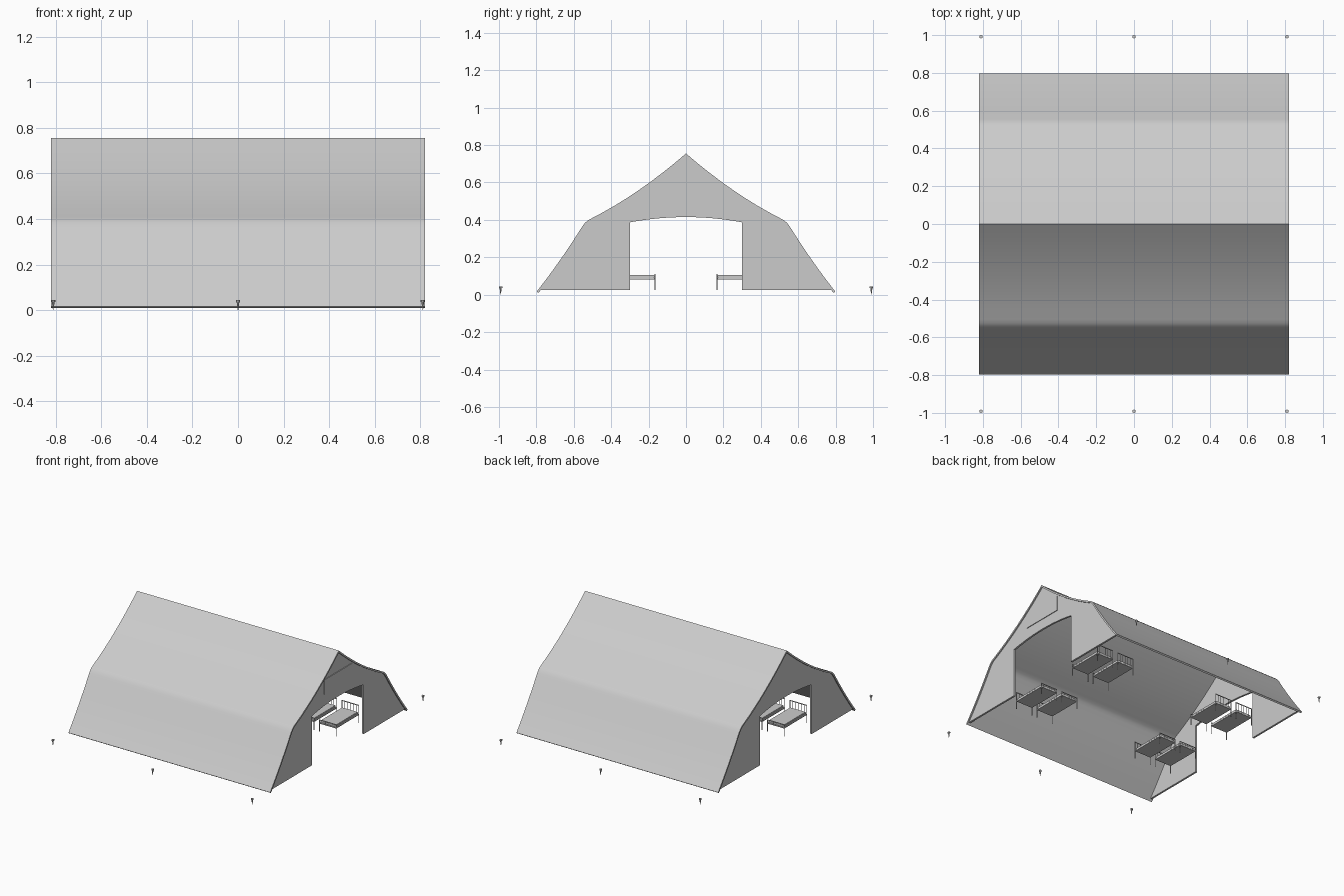
import bpy, bmesh, math
from mathutils import Vector

if "Cube" in bpy.data.objects:
    bpy.data.objects.remove(bpy.data.objects["Cube"])


def make_object(name, bm, smooth=False):
    bmesh.ops.recalc_face_normals(bm, faces=bm.faces)
    me = bpy.data.meshes.new(name)
    bm.to_mesh(me)
    bm.free()
    ob = bpy.data.objects.new(name, me)
    bpy.context.collection.objects.link(ob)
    if smooth:
        bpy.ops.object.select_all(action='DESELECT')
        ob.select_set(True)
        bpy.context.view_layer.objects.active = ob
        bpy.ops.object.shade_smooth_by_angle(angle=math.radians(30))
    return ob


def extrude_profile(name, pts, x0, x1, smooth=False):
    """Closed (y, z) outline extruded along x."""
    bm = bmesh.new()
    face = bm.faces.new([bm.verts.new((x0, y, z)) for y, z in pts])
    res = bmesh.ops.extrude_face_region(bm, geom=[face])
    verts = [g for g in res['geom'] if isinstance(g, bmesh.types.BMVert)]
    bmesh.ops.translate(bm, verts=verts, vec=(x1 - x0, 0, 0))
    return make_object(name, bm, smooth)


def add_box(bm, lo, hi):
    lo, hi = Vector(lo), Vector(hi)
    vs = bmesh.ops.create_cube(bm, size=1)['verts']
    bmesh.ops.scale(bm, verts=vs, vec=hi - lo)
    bmesh.ops.translate(bm, verts=vs, vec=(lo + hi) / 2)


def add_rod(bm, x, y, z0, z1, r0, r1=None, seg=8):
    vs = bmesh.ops.create_cone(bm, cap_ends=True, segments=seg, radius1=r0,
                               radius2=r0 if r1 is None else r1, depth=z1 - z0)['verts']
    bmesh.ops.translate(bm, verts=vs, vec=(x, y, (z0 + z1) / 2))


# Canvas roof: sagging upper slope, rounded knee, steep lower slope
half = [(0, .755)]
for i in range(1, 9):
    t = i / 8
    half.append((.505 * t, .755 - .347 * t - .09 * t * (1 - t)))
half += [(.525, .397), (.541, .383), (.555, .364)]
for i in range(1, 6):
    t = i / 5
    half.append((.555 + .243 * t, .364 - .347 * t - .04 * t * (1 - t)))


def inset(pts, d):
    out = []
    for i, p in enumerate(pts):
        a = Vector(pts[max(i - 1, 0)])
        b = Vector(pts[min(i + 1, len(pts) - 1)])
        t = (b - a).normalized()
        out.append((p[0] + t.y * d, p[1] - t.x * d))
    out[0] = (0, pts[0][1] - d * 1.25)
    return out


def mirrored(pts):
    return [(-y, z) for y, z in reversed(pts[1:])] + pts


inner = inset(half, .012)
extrude_profile("canvas_roof", mirrored(half) + mirrored(inner)[::-1], -.82, .82, True)

# End walls with an arched doorway
wall_half = [p for p in inset(half, .006) if p[1] > .03]
wall_half.append((.783, .025))
door = [(.30, .025), (.30, .387)]
for i in range(1, 12):
    y = .30 - .05 * i
    door.append((y, .415 - .028 * (y / .30) ** 2)) if y > -.29 else None
door += [(-.30, .387), (-.30, .025)]
for side, name in ((1, "front_end_wall"), (-1, "rear_end_wall")):
    a, b = sorted((side * .798, side * .812))
    extrude_profile(name, mirrored(wall_half) + door, a, b)

# Blank panel on one gable
bm = bmesh.new()
add_box(bm, (.811, -.16, .49), (.817, .16, .60))
make_object("gable_panel", bm)


# Beds: four pairs, headboards toward the outside
def make_bed(cx, side):
    w, foot, head = .068, .165, .427

    def box(bm, x0, x1, y0, y1, z0, z1):
        ya, yb = sorted((side * y0, side * y1))
        add_box(bm, (cx + x0, ya, z0), (cx + x1, yb, z1))

    bm = bmesh.new()
    box(bm, -w, w, foot, head, .082, .089)
    for y, top in ((foot, .112), (head, .155)):
        for sx in (-1, 1):
            add_rod(bm, cx + sx * w, side * y, .025, top, .0028)
        box(bm, -w, w, y - .002, y + .002, top - .005, top)
        for i in range(1, 6):
            add_rod(bm, cx - w + i * w / 3, side * y, .085, top - .003, .0016, seg=6)
    make_object("bed_frame", bm, True)

    bm = bmesh.new()
    box(bm, -w + .003, w - .003, foot + .004, head - .004, .089, .105)
    bmesh.ops.bevel(bm, geom=bm.edges[:], offset=.003, segments=2, affect='EDGES')
    make_object("mattress", bm, True)


for cx in (-.615, -.435, .435, .615):
    for side in (-1, 1):
        make_bed(cx, side)

# Ground pegs
for x in (-.81, 0, .81):
    for y in (-.991, .991):
        bm = bmesh.new()
        add_rod(bm, x, y, 0, .036, .001, .006)
        add_rod(bm, x, y, .036, .045, .009)
        make_object("ground_peg", bm, True)
